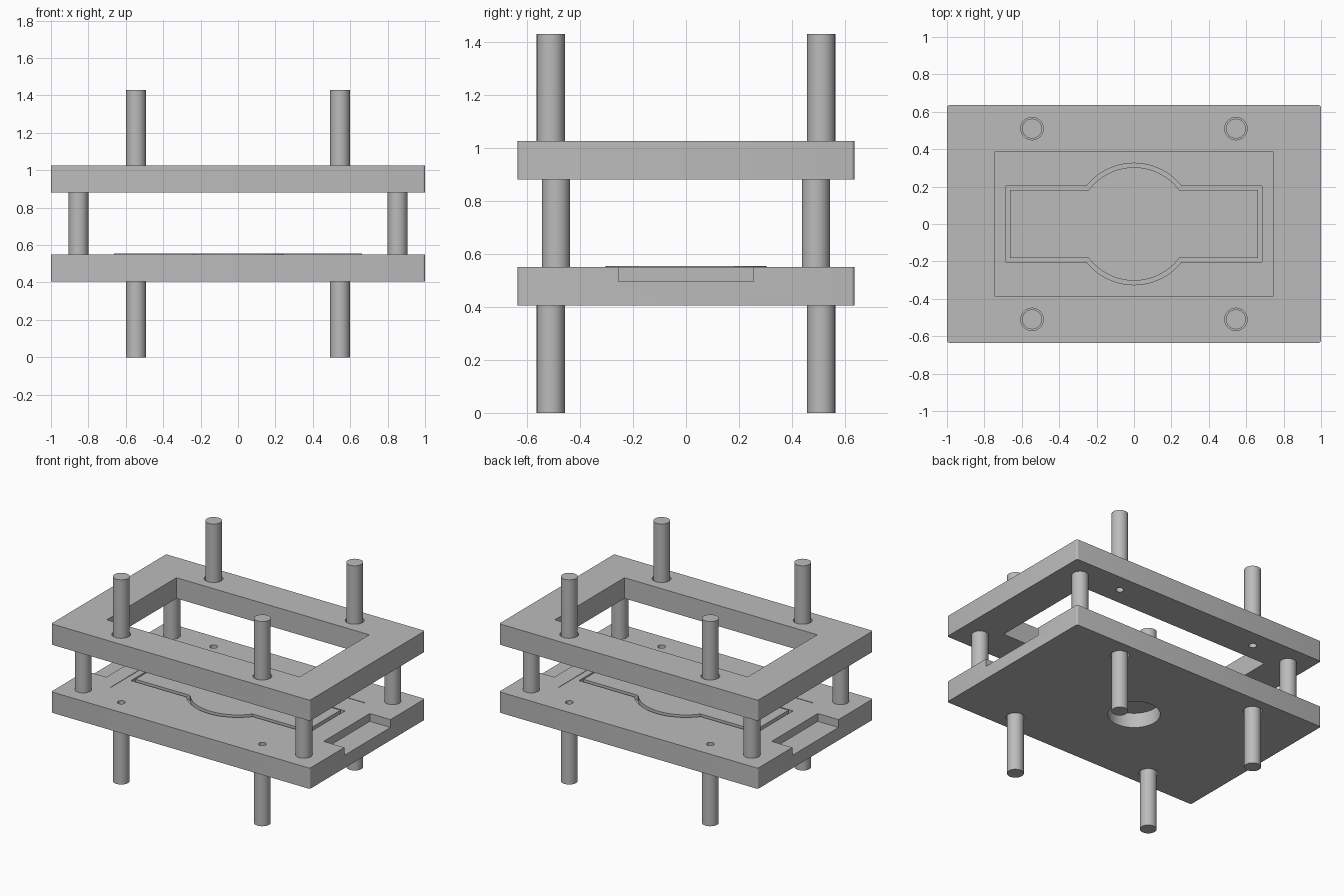
import bpy
import bmesh
from math import asin, cos, sin, pi, radians

cube = bpy.data.objects.get("Cube")
if cube:
    bpy.data.objects.remove(cube, do_unlink=True)

grey = bpy.data.materials.new("machined grey")
grey.use_nodes = True
grey.diffuse_color = (0.5, 0.5, 0.5, 1)
grey.node_tree.nodes["Principled BSDF"].inputs["Base Color"].default_value = (0.5, 0.5, 0.5, 1)

CORNERS = [(sx, sy) for sx in (-1, 1) for sy in (-1, 1)]


def prism(name, outline, z0, z1):
    """Extrude a closed counter-clockwise outline from z0 to z1."""
    bm = bmesh.new()
    base = bm.faces.new([bm.verts.new((x, y, z0)) for x, y in outline])
    top = bmesh.ops.extrude_face_region(bm, geom=[base])["geom"]
    bmesh.ops.translate(bm, vec=(0, 0, z1 - z0),
                        verts=[v for v in top if isinstance(v, bmesh.types.BMVert)])
    bmesh.ops.recalc_face_normals(bm, faces=bm.faces)
    mesh = bpy.data.meshes.new(name)
    bm.to_mesh(mesh)
    bm.free()
    mesh.materials.append(grey)
    obj = bpy.data.objects.new(name, mesh)
    bpy.context.collection.objects.link(obj)
    return obj


def rect(hx, hy, cx=0, cy=0):
    return [(cx - hx, cy - hy), (cx + hx, cy - hy), (cx + hx, cy + hy), (cx - hx, cy + hy)]


def circle(r, cx=0, cy=0, n=48):
    return [(cx + r * cos(2 * pi * i / n), cy + r * sin(2 * pi * i / n)) for i in range(n)]


def rounded_rect(hx, hy, r):
    pts = []
    for k, (sx, sy) in enumerate([(1, 1), (-1, 1), (-1, -1), (1, -1)]):
        for i in range(5):
            a = (k + i / 4) * pi / 2
            pts.append((sx * (hx - r) + r * cos(a), sy * (hy - r) + r * sin(a)))
    return pts


def bar_with_disc(hx, hy, r, n=32):
    """Outline of a long bar merged with a central disc."""
    a0 = asin(hy / r)
    arc = [a0 + (pi - 2 * a0) * i / n for i in range(n + 1)]
    half = [(hx, hy)] + [(r * cos(a), r * sin(a)) for a in arc] + [(-hx, hy)]
    return half + [(-x, -y) for x, y in half]


def smooth(obj):
    bpy.ops.object.select_all(action="DESELECT")
    obj.select_set(True)
    bpy.context.view_layer.objects.active = obj
    bpy.ops.object.shade_smooth_by_angle(angle=radians(30))


def cut(obj, outline, z0, z1):
    """Subtract a prism and apply the result."""
    cutter = prism("cutter", outline, z0, z1)
    cutter.hide_render = True
    mod = obj.modifiers.new("cut", "BOOLEAN")
    mod.operation = "DIFFERENCE"
    mod.solver = "EXACT"
    mod.object = cutter
    bpy.context.view_layer.objects.active = obj
    bpy.ops.object.modifier_apply(modifier=mod.name)
    bpy.data.objects.remove(cutter, do_unlink=True)


PIN_X, PIN_Y, PIN_R = 0.545, 0.51, 0.053
LOW, LOW_TOP, HIGH, HIGH_TOP = 0.405, 0.55, 0.88, 1.025
SEAT = 0.08

# Lower plate: shallow panel, shaped pocket, end notches, blind hole below
lower = prism("lower_plate", rounded_rect(1, 0.635, 0.012), LOW, LOW_TOP)
cut(lower, rect(0.73, 0.37), LOW_TOP - 0.003, 0.7)
cut(lower, bar_with_disc(0.685, 0.203, 0.325), 0.52, 0.7)
for s in (-1, 1):
    cut(lower, rect(0.13, 0.255, s * 0.97), 0.495, 0.7)
cut(lower, circle(0.165), 0.3, 0.508)

# Upper frame with its rectangular opening
upper = prism("upper_frame", rounded_rect(1, 0.635, 0.012), HIGH, HIGH_TOP)
cut(upper, rect(0.745, 0.385), 0.8, 1.2)

# Pin seats with small through holes
for sx, sy in CORNERS:
    x, y = sx * PIN_X, sy * PIN_Y
    cut(lower, circle(0.06, x, y), 0.3, LOW + SEAT)
    cut(lower, circle(0.025, x, y, 24), 0.35, 0.7)
    cut(upper, circle(0.06, x, y), HIGH_TOP - SEAT, 1.2)
    cut(upper, circle(0.025, x, y, 24), 0.8, 1.1)
smooth(lower)
smooth(upper)

# Raised island inside the pocket
smooth(prism("pocket_island", bar_with_disc(0.664, 0.183, 0.303), 0.515, 0.554))

# Guide pins and spacer posts
for sx, sy in CORNERS:
    tag = ("back" if sy > 0 else "front") + ("_left" if sx > 0 else "_right")
    pin = circle(PIN_R, sx * PIN_X, sy * PIN_Y)
    smooth(prism("lower_pin_" + tag, pin, 0, LOW + SEAT))
    smooth(prism("upper_pin_" + tag, pin, HIGH_TOP - SEAT, 1.43))
    smooth(prism("spacer_post_" + tag, circle(PIN_R, sx * 0.853, sy * 0.49), LOW_TOP, HIGH))
